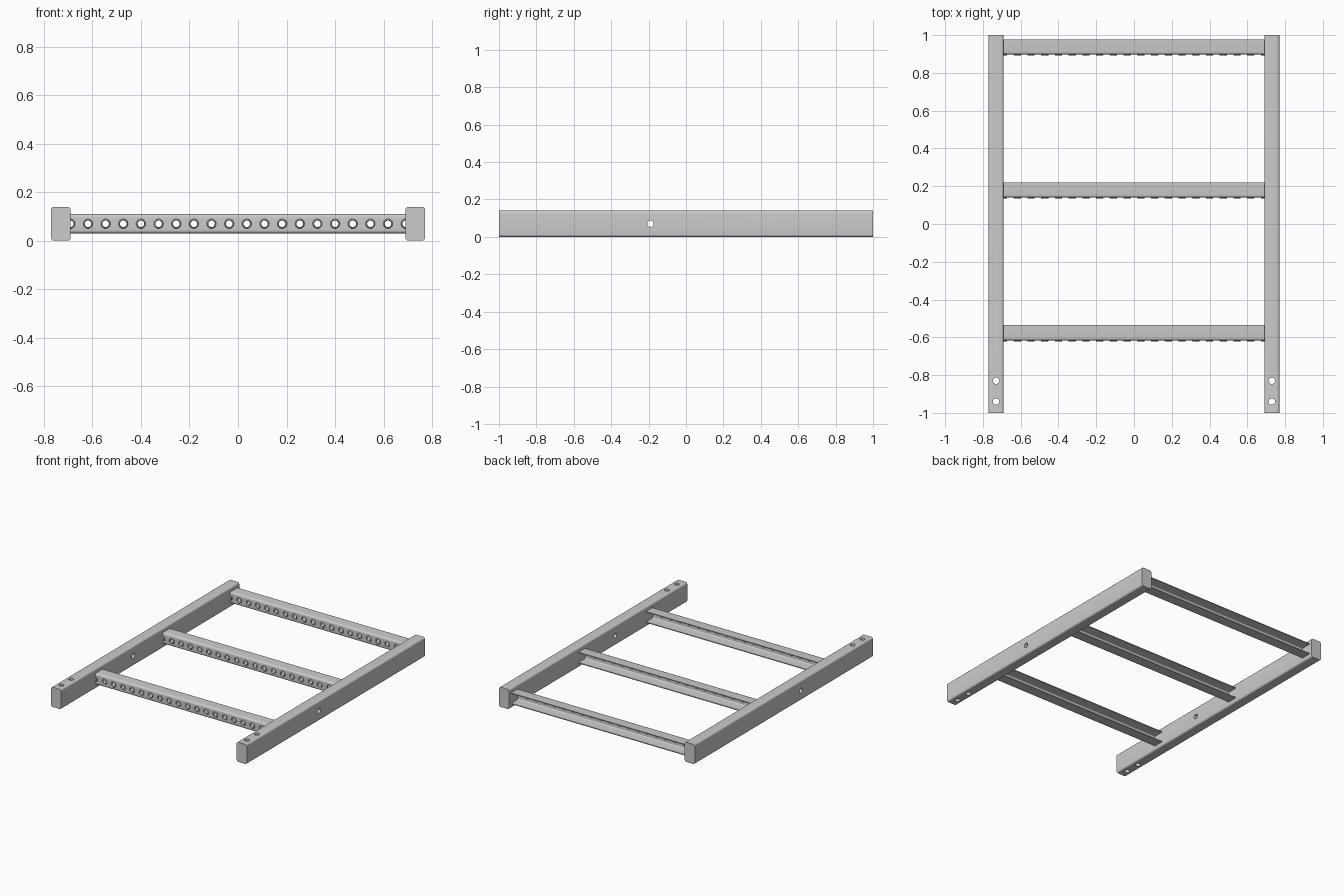
import bpy, bmesh
from math import sin, cos, pi
from mathutils import Vector, Matrix

if "Cube" in bpy.data.objects:
    bpy.data.objects.remove(bpy.data.objects["Cube"])

RUNG_Y = (0.897, 0.14, -0.617)      # front face of each rung
PITCH = 0.0727
HOLE_X = [(i - 9.5) * PITCH for i in range(20)]
ZC = 0.07


def make_object(name, bm):
    bmesh.ops.recalc_face_normals(bm, faces=bm.faces)
    me = bpy.data.meshes.new(name)
    bm.to_mesh(me)
    bm.free()
    ob = bpy.data.objects.new(name, me)
    bpy.context.collection.objects.link(ob)
    return ob


def activate(ob):
    bpy.ops.object.select_all(action='DESELECT')
    ob.select_set(True)
    bpy.context.view_layer.objects.active = ob


def smooth(ob):
    activate(ob)
    bpy.ops.object.shade_smooth_by_angle(angle=0.6)


def extrude(name, pts, axis, a, b):
    """Extrude a closed 2D profile from a to b along x or y (second coord is z)."""
    bm = bmesh.new()
    pos = (lambda u, v, t: (t, u, v)) if axis == 'X' else (lambda u, v, t: (u, t, v))
    ends = [[bm.verts.new(pos(u, v, t)) for u, v in pts] for t in (a, b)]
    n = len(pts)
    for i in range(n):
        j = (i + 1) % n
        bm.faces.new((ends[0][i], ends[0][j], ends[1][j], ends[1][i]))
    bm.faces.new(ends[0])
    bm.faces.new(ends[1])
    return make_object(name, bm)


def arc(cx, cy, r, a0, a1, n=5):
    return [(cx + r * cos(a0 + (a1 - a0) * i / n), cy + r * sin(a0 + (a1 - a0) * i / n))
            for i in range(n + 1)]


def drill(ob, holes, r, seg=24):
    """Cut straight holes given as (location, axis)."""
    bm = bmesh.new()
    for loc, axis in holes:
        rot = {'Z': Matrix(), 'X': Matrix.Rotation(pi / 2, 4, 'Y'),
               'Y': Matrix.Rotation(pi / 2, 4, 'X')}[axis]
        depth = 0.05 if axis == 'Y' else 0.4
        bmesh.ops.create_cone(bm, cap_ends=True, segments=seg, radius1=r, radius2=r,
                              depth=depth, matrix=Matrix.Translation(loc) @ rot)
    cutter = make_object("hole_cutter", bm)
    cutter.hide_render = True
    mod = ob.modifiers.new("holes", 'BOOLEAN')
    mod.operation = 'DIFFERENCE'
    mod.solver = 'EXACT'
    mod.use_self = True
    mod.object = cutter
    activate(ob)
    bpy.ops.object.modifier_apply(modifier=mod.name)
    bpy.data.objects.remove(cutter)


# side rails: rounded rectangular bars, two vertical holes and one cross hole
for side, name in ((-1, "left_rail"), (1, "right_rail")):
    cx, hx, h, r = side * 0.73, 0.04, 0.14, 0.013
    prof = (arc(cx + hx - r, h - r, r, 0, pi / 2) + arc(cx - hx + r, h - r, r, pi / 2, pi)
            + arc(cx - hx + r, r, r, pi, 1.5 * pi) + arc(cx + hx - r, r, r, 1.5 * pi, 2 * pi))
    rail = extrude(name, prof, 'Y', -1, 1)
    for hole in (((cx, -0.83, ZC), 'Z'), ((cx, -0.94, ZC), 'Z'), ((cx, -0.19, ZC), 'X')):
        drill(rail, [hole], 0.017)
    smooth(rail)

# rung: C-channel, open at the back, with a row of holes in the front web
D, Z0, Z1, R, T = 0.081, 0.03, 0.11, 0.013, 0.006
outer = ([(D, Z1)] + arc(R, Z1 - R, R, pi / 2, pi)
         + arc(R, Z0 + R, R, pi, 1.5 * pi) + [(D, Z0)])
inner = ([(D, Z0 + T)] + arc(R, Z0 + R, R - T, 1.5 * pi, pi)
         + arc(R, Z1 - R, R - T, pi, pi / 2) + [(D, Z1 - T)])
rung = extrude("rung", outer + inner, 'X', -0.7, 0.7)
drill(rung, [((x, 0, ZC), 'Y') for x in HOLE_X], 0.0145)
smooth(rung)

# raised dimple collars around the rung holes
SECTION = ((0.020, 0.001), (0.0185, -0.004), (0.0165, -0.006), (0.0145, -0.005),
           (0.0135, -0.001), (0.0135, T), (0.016, T - 0.001))
bm = bmesh.new()
SEG = 24
for x in HOLE_X:
    rings = [[bm.verts.new((x + r * cos(2 * pi * k / SEG), y, ZC + r * sin(2 * pi * k / SEG)))
              for k in range(SEG)] for r, y in SECTION]
    for i, a in enumerate(rings):
        b = rings[(i + 1) % len(rings)]
        for k in range(SEG):
            m = (k + 1) % SEG
            bm.faces.new((a[k], a[m], b[m], b[k]))
collars = make_object("rung_hole_collars", bm)
smooth(collars)

# repeat the rung three times up the frame
for part in (rung, collars):
    part.location.y = RUNG_Y[0]
    for y in RUNG_Y[1:]:
        copy = part.copy()
        copy.location.y = y
        bpy.context.collection.objects.link(copy)
